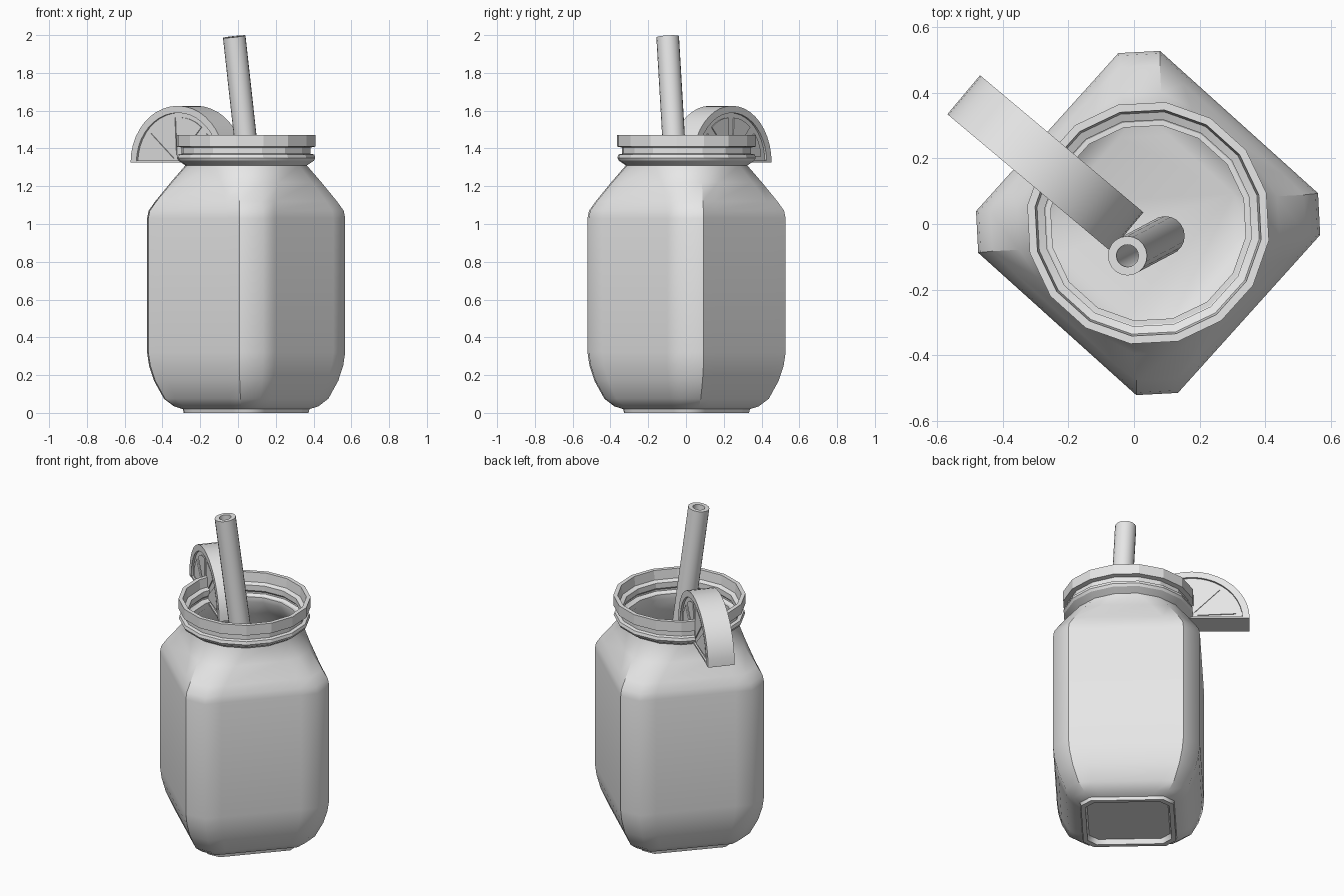
import bpy, bmesh
from math import sin, cos, pi, radians, hypot
from mathutils import Vector

cube = bpy.data.objects.get("Cube")
if cube:
    bpy.data.objects.remove(cube, do_unlink=True)

# One plain grey for the whole model
grey = bpy.data.materials.new("plain_grey")
grey.use_nodes = True
grey.diffuse_color = (0.8, 0.8, 0.8, 1)
grey.node_tree.nodes["Principled BSDF"].inputs["Base Color"].default_value = (0.8, 0.8, 0.8, 1)

CENTRE = Vector((0.043, 0.003, 0))
TURN = radians(48)


def finish(name, bm, angle, location=(0, 0, 0)):
    bmesh.ops.recalc_face_normals(bm, faces=bm.faces)
    mesh = bpy.data.meshes.new(name)
    bm.to_mesh(mesh)
    bm.free()
    mesh.materials.append(grey)
    obj = bpy.data.objects.new(name, mesh)
    bpy.context.collection.objects.link(obj)
    obj.location = location
    bpy.ops.object.select_all(action='DESELECT')
    obj.select_set(True)
    bpy.context.view_layer.objects.active = obj
    bpy.ops.object.shade_smooth_by_angle(angle=radians(angle))
    return obj


def loft(rings, closed=False, caps=False):
    """Skin a list of point rings; closed joins the last ring to the first."""
    bm = bmesh.new()
    rows = [[bm.verts.new(p) for p in ring] for ring in rings]
    pairs = list(zip(rows, rows[1:])) + ([(rows[-1], rows[0])] if closed else [])
    for a, b in pairs:
        for i in range(len(a)):
            j = (i + 1) % len(a)
            bm.faces.new((a[i], a[j], b[j], b[i]))
    if caps:
        bm.faces.new(rows[0])
        bm.faces.new(rows[-1])
    return bm


def circle(r, z, n=16):
    return [Vector((r * cos((i + 1.5) * 2 * pi / n), r * sin((i + 1.5) * 2 * pi / n), z))
            for i in range(n)]


# Square section with chamfered corners and two support points on each side
def section(size, z):
    side = [(0.414, 0.324), (0.324, 0.414), (0.23, 0.414), (-0.23, 0.414)]
    pts = []
    for k in range(4):
        c, s = cos(k * pi / 2), sin(k * pi / 2)
        pts += [Vector(((x * c - y * s) * size, (x * s + y * c) * size, z)) for x, y in side]
    return pts


def shoulder(size, r, z, t):
    return [a.lerp(b, t) for a, b in zip(section(size, z), circle(r, z))]


# Jar: recessed base, outer wall, neck, then back down the inner wall
outer = [(0.55, 0.03), (0.57, 0), (0.63, 0), (0.64, 0.02), (0.73, 0.035), (0.83, 0.075),
         (0.93, 0.17), (0.98, 0.25), (1, 0.32), (1, 1.03), (0.985, 1.07)]
inner = [(0.92, 1.06), (0.93, 1.02), (0.93, 0.32), (0.88, 0.2), (0.78, 0.1), (0.58, 0.06)]
rings = [section(s, z) for s, z in outer]
rings += [shoulder(0.95, 0.33, 1.12, 0.1), shoulder(0.9, 0.33, 1.22, 0.5),
          circle(0.325, 1.31), circle(0.325, 1.34), circle(0.30, 1.34), circle(0.30, 1.31),
          shoulder(0.83, 0.3, 1.21, 0.5), shoulder(0.89, 0.3, 1.11, 0.1)]
rings += [section(s, z) for s, z in inner]
jar = finish("jar", loft(rings, caps=True), 50, CENTRE)
jar.rotation_euler.z = TURN

# Crisp vertical creases border two opposite sides of the jar
creases = [section(1, 0)[i] for i in (0, 5, 8, 13)]
for edge in jar.data.edges:
    a, b = (jar.data.vertices[v].co for v in edge.vertices)
    if abs(a.z - b.z) > 0.01 and 0.05 < max(a.z, b.z) < 1.25:
        for p in creases:
            d = p.xy.normalized()
            if all(hypot(*(q.xy.normalized() - d)) < 0.06 for q in (a, b)):
                edge.use_edge_sharp = True

# Faceted rim: lower bead, thin neck and upper flange, stepped inside
profile = [(0.325, 1.31), (0.362, 1.335), (0.37, 1.35), (0.365, 1.368), (0.345, 1.372),
           (0.345, 1.405), (0.372, 1.41), (0.372, 1.472), (0.348, 1.472), (0.342, 1.415),
           (0.318, 1.405), (0.318, 1.372), (0.33, 1.36), (0.33, 1.35), (0.30, 1.33)]
rim = finish("rim", loft([circle(r, z) for r, z in profile], closed=True), 20, CENTRE)
rim.rotation_euler.z = TURN

# Drinking straw, an open tilted tube
low, high = Vector((0.095, -0.036, 0.95)), Vector((-0.02, -0.097, 1.992))
length = (high - low).length
tube = [(0.06, 0), (0.06, length), (0.034, length), (0.034, 0)]
straw = finish("straw", loft([circle(r, z, 20) for r, z in tube], closed=True), 40, low)
straw.rotation_mode = 'QUATERNION'
straw.rotation_quaternion = (high - low).to_track_quat('Z', 'Y')


# Citrus slice: flat outlines given thickness, all sharing one placement
def arc(r, start, end, n, cx=0, cz=0):
    angles = [start + (end - start) * i / n for i in range(n + 1)]
    return [(cx + r * cos(a), cz + r * sin(a)) for a in angles]


def slab(name, outline, thickness):
    bm = bmesh.new()
    face = bm.faces.new([bm.verts.new((x, -thickness / 2, z * 0.925)) for x, z in outline])
    new = bmesh.ops.extrude_face_region(bm, geom=[face])["geom"]
    bmesh.ops.translate(bm, vec=(0, thickness, 0),
                        verts=[v for v in new if isinstance(v, bmesh.types.BMVert)])
    obj = finish(name, bm, 30, (-0.27, 0.185, 1.325))
    obj.rotation_euler.z = radians(-40)


slab("citrus_rind", arc(0.325, 0, pi, 20) + arc(0.285, pi, 0, 20), 0.155)
slab("citrus_pith", arc(0.29, 0, pi, 20), 0.13)
slab("citrus_base_strip", [(-0.29, 0), (0.29, 0), (0.29, 0.012), (-0.29, 0.012)], 0.15)
count = 4
for k in range(count):
    start, end = k * pi / count, (k + 1) * pi / count
    mid = (start + end) / 2
    cx, cz = 0.035 * cos(mid), 0.035 * sin(mid) + 0.01
    wedge = [(cx, cz)] + arc(0.215, start + 0.05, end - 0.05, 5, cx, cz)
    slab("citrus_segment_%d" % (k + 1), wedge, 0.142)
